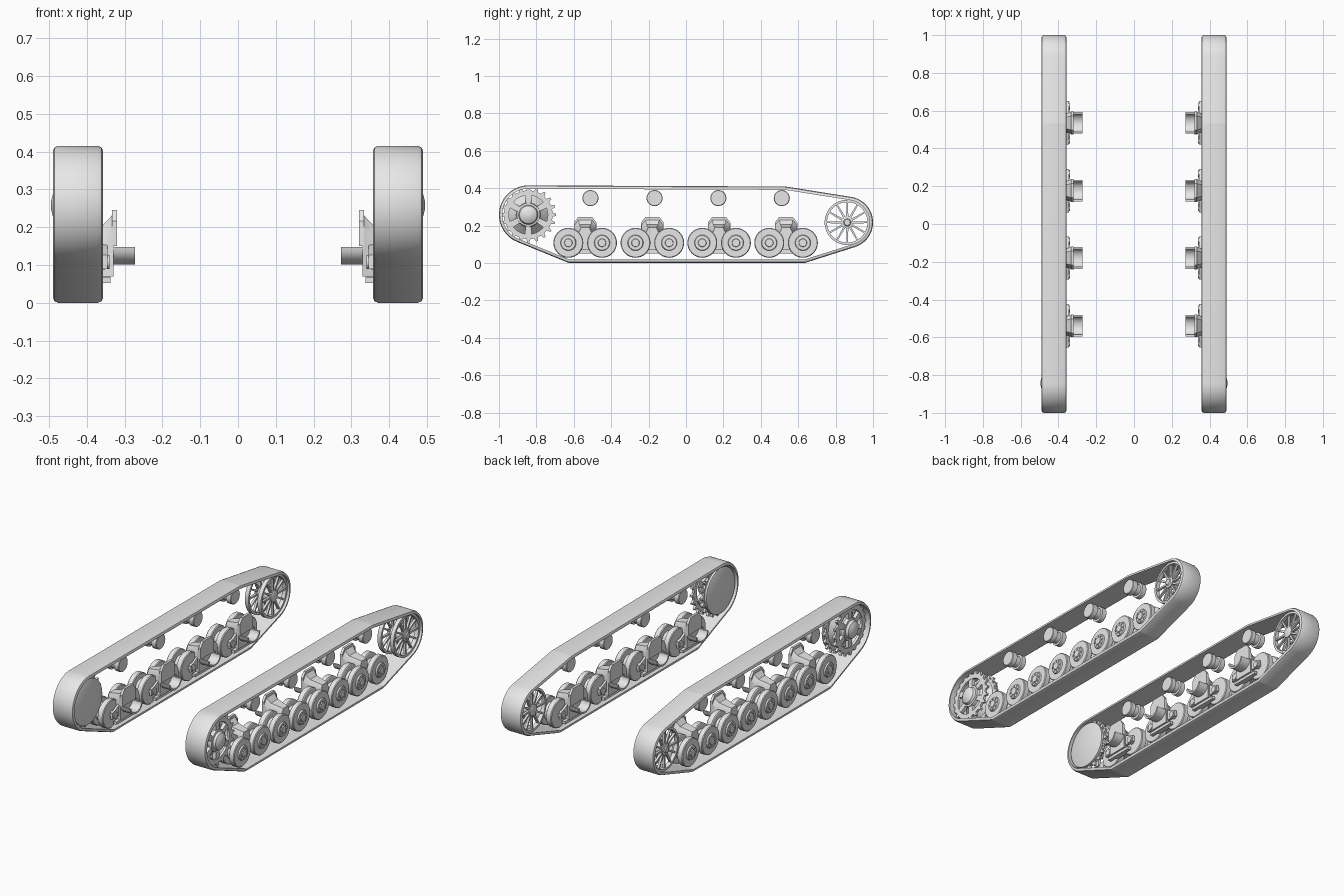
import bpy, bmesh, math
from mathutils import geometry, Vector

cube = bpy.data.objects.get("Cube")
if cube:
    bpy.data.objects.remove(cube, do_unlink=True)

grey = bpy.data.materials.new("plain grey")
grey.use_nodes = True
grey.diffuse_color = (0.8, 0.8, 0.8, 1)
grey.node_tree.nodes["Principled BSDF"].inputs["Base Color"].default_value = (0.8, 0.8, 0.8, 1)


def finish(name, bm, smooth=True):
    """Turn a left-side part into an object mirrored to the right side."""
    bmesh.ops.remove_doubles(bm, verts=bm.verts, dist=1e-5)
    bmesh.ops.recalc_face_normals(bm, faces=bm.faces)
    mesh = bpy.data.meshes.new(name)
    bm.to_mesh(mesh)
    bm.free()
    mesh.materials.append(grey)
    ob = bpy.data.objects.new(name, mesh)
    bpy.context.collection.objects.link(ob)
    if smooth:
        bpy.ops.object.select_all(action='DESELECT')
        ob.select_set(True)
        bpy.context.view_layer.objects.active = ob
        bpy.ops.object.shade_smooth_by_angle(angle=math.radians(32))
    mod = ob.modifiers.new("other_side", 'MIRROR')
    mod.use_axis = (True, False, False)
    mod.use_mirror_merge = False


def loft(bm, rings, caps=True, closed=False):
    """Skin rings of (x, y, z) points."""
    vs = [[bm.verts.new(p) for p in r] for r in rings]
    n = len(vs[0])
    pairs = list(zip(vs, vs[1:])) + ([(vs[-1], vs[0])] if closed else [])
    for a, b in pairs:
        for i in range(n):
            j = (i + 1) % n
            bm.faces.new((a[i], a[j], b[j], b[i]))
    if caps and not closed:
        bm.faces.new(vs[0])
        bm.faces.new(vs[-1])


def circle(x, r, c, n):
    return [(x, c[0] + r * math.cos(2 * math.pi * i / n),
             c[1] + r * math.sin(2 * math.pi * i / n)) for i in range(n)]


def turn(bm, profile, c, n=32, closed=False):
    """Revolve an (x, radius) profile about the axle at c."""
    loft(bm, [circle(x, r, c, n) for x, r in profile], closed=closed)


def prism(bm, poly, x0, x1):
    loft(bm, [[(x, y, z) for y, z in poly] for x in (x0, x1)])


def spokes(bm, c, count, r0, r1, w0, w1, x0, x1):
    for k in range(count):
        a = 2 * math.pi * k / count + math.pi / 2
        d, s = Vector((math.cos(a), math.sin(a))), Vector((-math.sin(a), math.cos(a)))
        o = Vector(c)
        prism(bm, [o + d * r0 - s * w0, o + d * r1 - s * w1,
                   o + d * r1 + s * w1, o + d * r0 + s * w0], x0, x1)


SPROCKET, IDLER = (-0.843, 0.258), (0.862, 0.217)
MID, HALF = 0.4235, 0.0665

# Track band: belt wrapped around circles, outer corners rounded
wraps = [(*SPROCKET, 0.157), (*IDLER, 0.138), (-0.62, 0.03, 0.03),
         (0.63, 0.03, 0.03), (0.53, 0.379, 0.03)]
SEG = 64


def belt(inset):
    return [(y + (r - inset) * math.cos(2 * math.pi * i / SEG),
             z + (r - inset) * math.sin(2 * math.pi * i / SEG))
            for y, z, r in wraps for i in range(SEG)]


order = geometry.convex_hull_2d([Vector(p) for p in belt(0)])
section = [(-HALF, 0.018), (-HALF, 0.014), (-HALF + 0.004, 0.004), (-HALF + 0.014, 0)]
section += [(-x, t) for x, t in reversed(section)]
bm = bmesh.new()
rings = []
for x, t in section:
    pts = belt(t)
    rings.append([(MID + x, *pts[i]) for i in order])
loft(bm, rings, closed=True)
finish("track_band", bm)

# Drive sprocket: two toothed rings, spokes, sloped web, domed hub, inner disc
TEETH = 20
bm = bmesh.new()
for x0, x1 in ((0.385, 0.398), (0.448, 0.462)):
    turn(bm, [(x0, 0.104), (x0, 0.13), (x1, 0.13), (x1, 0.104)], SPROCKET, 60, True)
    spokes(bm, SPROCKET, TEETH, 0.124, 0.149, 0.013, 0.005, x0, x1)
spokes(bm, SPROCKET, 6, 0.045, 0.11, 0.014, 0.018, 0.44, 0.46)
finish("sprocket_rings", bm)
bm = bmesh.new()
turn(bm, [(0.365, 0.124), (0.368, 0.13), (0.38, 0.13), (0.4, 0.112),
          (0.445, 0.065), (0.464, 0.062), (0.466, 0.052),
          (0.48, 0.047), (0.49, 0.03), (0.495, 0.01)], SPROCKET, 48)
finish("sprocket_hub", bm)

# Idler: two open spoked rims on a shared hub
bm = bmesh.new()
for x0, x1 in ((0.372, 0.395), (0.452, 0.475)):
    turn(bm, [(x0, 0.108), (x0, 0.121), (x1, 0.121), (x1, 0.108)], IDLER, 48, True)
    spokes(bm, IDLER, 12, 0.025, 0.112, 0.006, 0.004, x0 + 0.005, x1 - 0.005)
turn(bm, [(0.368, 0.024), (0.372, 0.032), (0.475, 0.032), (0.478, 0.02), (0.484, 0.016)], IDLER, 24)
finish("idler_wheel", bm)

# Road wheels: twin discs with bolted hubs
bogies = [-0.539, -0.18, 0.177, 0.535]
bm = bmesh.new()
for b in bogies:
    for s in (-0.09, 0.09):
        c = (b + s, 0.108)
        turn(bm, [(0.365, 0.03), (0.368, 0.076), (0.372, 0.08), (0.4, 0.08), (0.403, 0.076),
                  (0.405, 0.05), (0.434, 0.05), (0.436, 0.076), (0.44, 0.08), (0.466, 0.08),
                  (0.47, 0.076), (0.47, 0.042), (0.478, 0.039), (0.478, 0.022), (0.483, 0.02)], c)
        for k in range(8):
            a = math.pi * k / 4
            bolt = (c[0] + 0.03 * math.cos(a), c[1] + 0.03 * math.sin(a))
            turn(bm, [(0.476, 0.005), (0.482, 0.005)], bolt, 6)
finish("road_wheels", bm)

# Return rollers: grooved spools under the top run
bm = bmesh.new()
for y in (-0.511, -0.168, 0.173, 0.512):
    turn(bm, [(0.375, 0.04), (0.378, 0.043), (0.405, 0.043), (0.407, 0.032), (0.437, 0.032),
              (0.439, 0.043), (0.468, 0.043), (0.471, 0.04)], (y, 0.347), 28)
finish("return_rollers", bm)

# Bogies: head plate, tapering housing, axle beam, lower bar and trough bracket
beam, housing, trough = bmesh.new(), bmesh.new(), bmesh.new()
for b in bogies:
    def cap(w, top, low):
        half = [(w, low), (w, top - 0.03), (w * 0.62, top)]
        return [(b + y, z) for y, z in half] + [(b - y, z) for y, z in reversed(half)]
    prism(housing, cap(0.06, 0.246, 0.15), 0.32, 0.334)
    loft(housing, [[(x, y, z) for y, z in cap(w, t, 0.07)]
                   for x, w, t in ((0.33, 0.06, 0.235), (0.358, 0.05, 0.205), (0.43, 0.035, 0.19))])
    # Star-shaped beam reaching both axles
    star = [(0.115, 0.09), (0.115, 0.126), (0.085, 0.135), (0.04, 0.16)]
    star = [(b + y, z) for y, z in star] + [(b - y, z) for y, z in reversed(star)]
    prism(beam, star, 0.345, 0.358)
    prism(beam, [(b - 0.085, 0.052), (b + 0.085, 0.052), (b + 0.085, 0.068), (b - 0.085, 0.068)],
          0.338, 0.358)
    prism(beam, [(b - 0.04, 0.052), (b + 0.04, 0.052), (b + 0.05, 0.11), (b - 0.05, 0.11)],
          0.34, 0.37)
    for s in (-0.09, 0.09):
        turn(beam, [(0.34, 0.018), (0.38, 0.022)], (b + s, 0.108), 16)
    # Half-round trough, open upwards
    arc = [math.pi * (1 + k / 12) for k in range(13)]
    outer = [(b + 0.057 * math.cos(a), 0.148 + 0.047 * math.sin(a)) for a in arc]
    inner = [(b + 0.047 * math.cos(a), 0.148 + 0.037 * math.sin(a)) for a in reversed(arc)]
    prism(trough, outer + inner, 0.272, 0.338)
finish("bogie_housings", housing)
finish("bogie_beams", beam)
finish("bogie_brackets", trough)
